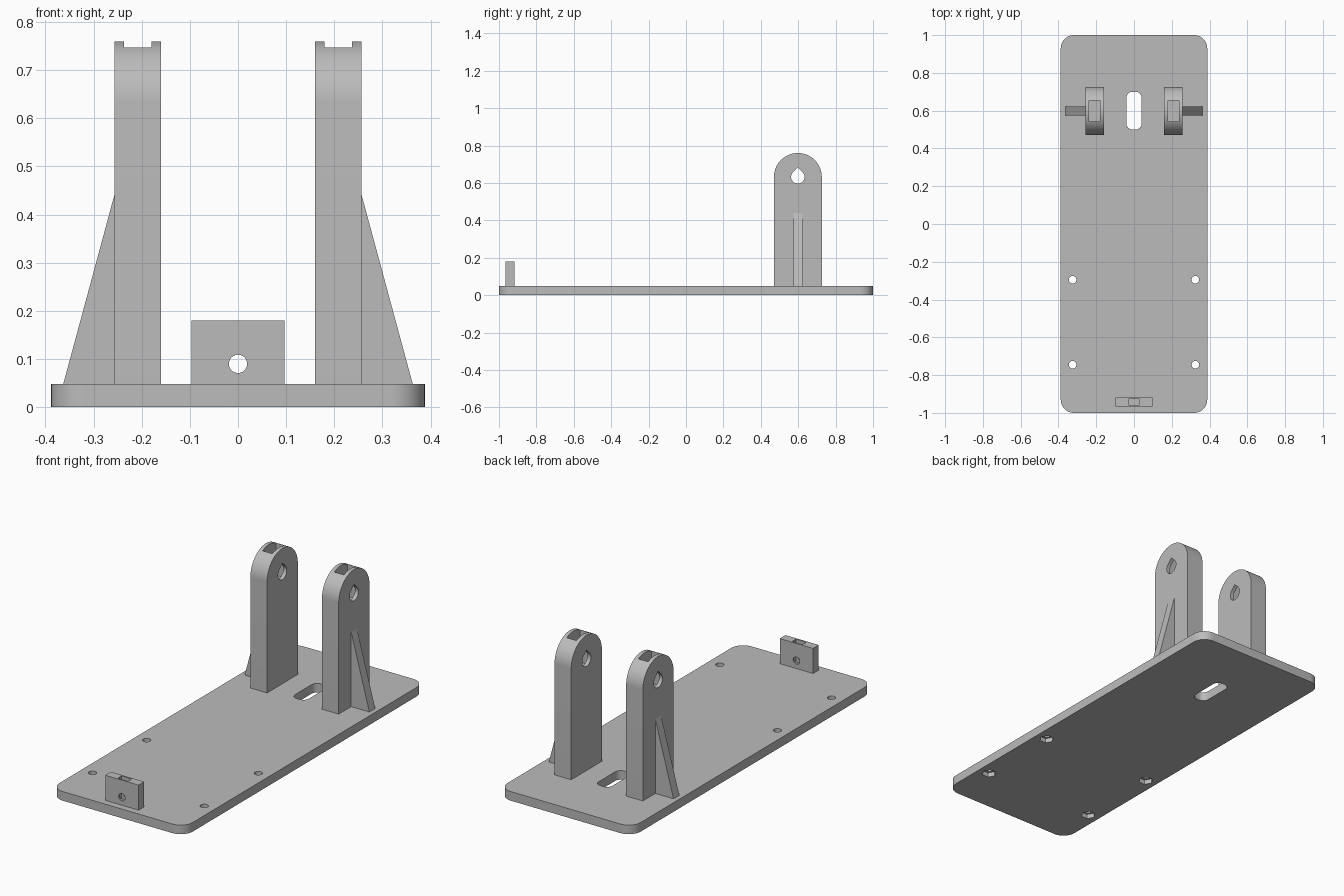
import bpy
import bmesh
from math import cos, sin, pi, radians
from mathutils import Vector

cube = bpy.data.objects.get("Cube")
if cube:
    bpy.data.objects.remove(cube, do_unlink=True)

grey = bpy.data.materials.new("plain grey")
grey.use_nodes = True
colour = (0.5, 0.5, 0.5, 1)
grey.diffuse_color = colour
grey.node_tree.nodes["Principled BSDF"].inputs["Base Color"].default_value = colour

PLACE = {
    "X": lambda u, v, w: Vector((w, u, v)),
    "Y": lambda u, v, w: Vector((u, w, v)),
    "Z": lambda u, v, w: Vector((u, v, w)),
}


def prism(name, outline, axis, start, end):
    """Extrude a closed 2D outline along an axis."""
    bm = bmesh.new()
    place = PLACE[axis]
    face = bm.faces.new([bm.verts.new(place(u, v, start)) for u, v in outline])
    out = bmesh.ops.extrude_face_region(bm, geom=[face])
    moved = [g for g in out["geom"] if isinstance(g, bmesh.types.BMVert)]
    bmesh.ops.translate(bm, verts=moved, vec=place(0, 0, end - start))
    bmesh.ops.recalc_face_normals(bm, faces=bm.faces[:])
    mesh = bpy.data.meshes.new(name)
    bm.to_mesh(mesh)
    bm.free()
    mesh.materials.append(grey)
    obj = bpy.data.objects.new(name, mesh)
    bpy.context.collection.objects.link(obj)
    return obj


def arc(cu, cv, r, first, last, steps):
    angles = [radians(first + (last - first) * i / steps) for i in range(steps + 1)]
    return [(cu + r * cos(a), cv + r * sin(a)) for a in angles]


def circle(cu, cv, r, sides=32):
    return arc(cu, cv, r, 0, 360 - 360 / sides, sides - 1)


def rect(u0, u1, v0, v1):
    return [(u0, v0), (u1, v0), (u1, v1), (u0, v1)]


def rounded(u, v, half_u, half_v, r):
    points = []
    for i, (su, sv) in enumerate([(1, 1), (-1, 1), (-1, -1), (1, -1)]):
        points += arc(u + su * (half_u - r), v + sv * (half_v - r), r, 90 * i, 90 * i + 90, 10)
    return points


def cut(obj, cutters):
    """Subtract each cutter, then discard it."""
    for cutter in cutters:
        cutter.hide_render = True
        mod = obj.modifiers.new("cut", "BOOLEAN")
        mod.operation = "DIFFERENCE"
        mod.solver = "EXACT"
        mod.object = cutter
    bpy.context.view_layer.update()
    graph = bpy.context.evaluated_depsgraph_get()
    result = bpy.data.meshes.new_from_object(obj.evaluated_get(graph))
    obj.modifiers.clear()
    obj.data = result
    for cutter in cutters:
        bpy.data.objects.remove(cutter, do_unlink=True)


def smooth(obj):
    bpy.ops.object.select_all(action="DESELECT")
    obj.select_set(True)
    bpy.context.view_layer.objects.active = obj
    bpy.ops.object.shade_smooth_by_angle(angle=radians(30))


TOP = 0.048      # upper face of the base
POST_Y = 0.598   # centre line of the posts
HOLE_Z = 0.632   # centre of the post holes and rounded ends

# Base plate with slot, screw holes and hexagonal nut recesses
base = prism("base_plate", rounded(0, 0, 0.388, 1, 0.07), "Z", 0, TOP)
cutters = [prism("slot_cutter", rounded(0, 0.6, 0.04, 0.1, 0.032), "Z", -0.1, 0.1)]
for x in (-0.325, 0.325):
    for y in (-0.295, -0.745):
        cutters.append(prism("screw_cutter", circle(x, y, 0.02), "Z", -0.1, 0.1))
        cutters.append(prism("nut_cutter", circle(x, y, 0.036, 6), "Z", -0.1, 0.024))
cut(base, cutters)
smooth(base)

# Front tab with a cross hole and a nut pocket
tab = prism("front_tab", rect(-0.097, 0.097, TOP, 0.18), "Y", -0.965, -0.918)
cut(tab, [
    prism("tab_hole_cutter", circle(0, 0.09, 0.019), "Y", -1.1, -0.8),
    prism("tab_pocket_cutter", rect(-0.03, 0.03, -0.957, -0.926), "Z", 0.06, 0.3),
])
smooth(tab)

# Paired upright posts with teardrop holes, top pockets and outer gussets
post_outline = ([(POST_Y - 0.128, TOP), (POST_Y + 0.128, TOP)]
                + arc(POST_Y, HOLE_Z, 0.128, 0, 180, 32))
teardrop = arc(POST_Y, HOLE_Z, 0.036, 135, 405, 24) + [(POST_Y, HOLE_Z + 0.036 * 2 ** 0.5)]
for side, s in (("left", 1), ("right", -1)):
    post = prism(side + "_post", post_outline, "X", s * 0.16, s * 0.257)
    pocket = rect(s * 0.18, s * 0.237, POST_Y - 0.055, POST_Y + 0.055)
    cut(post, [
        prism("post_hole_cutter", teardrop, "X", s * 0.1, s * 0.3),
        prism("post_pocket_cutter", pocket, "Z", HOLE_Z - 0.055, 0.9),
    ])
    smooth(post)
    wedge = [(s * 0.257, TOP), (s * 0.363, TOP), (s * 0.257, 0.44)]
    prism(side + "_gusset", wedge, "Y", POST_Y - 0.024, POST_Y + 0.024)
